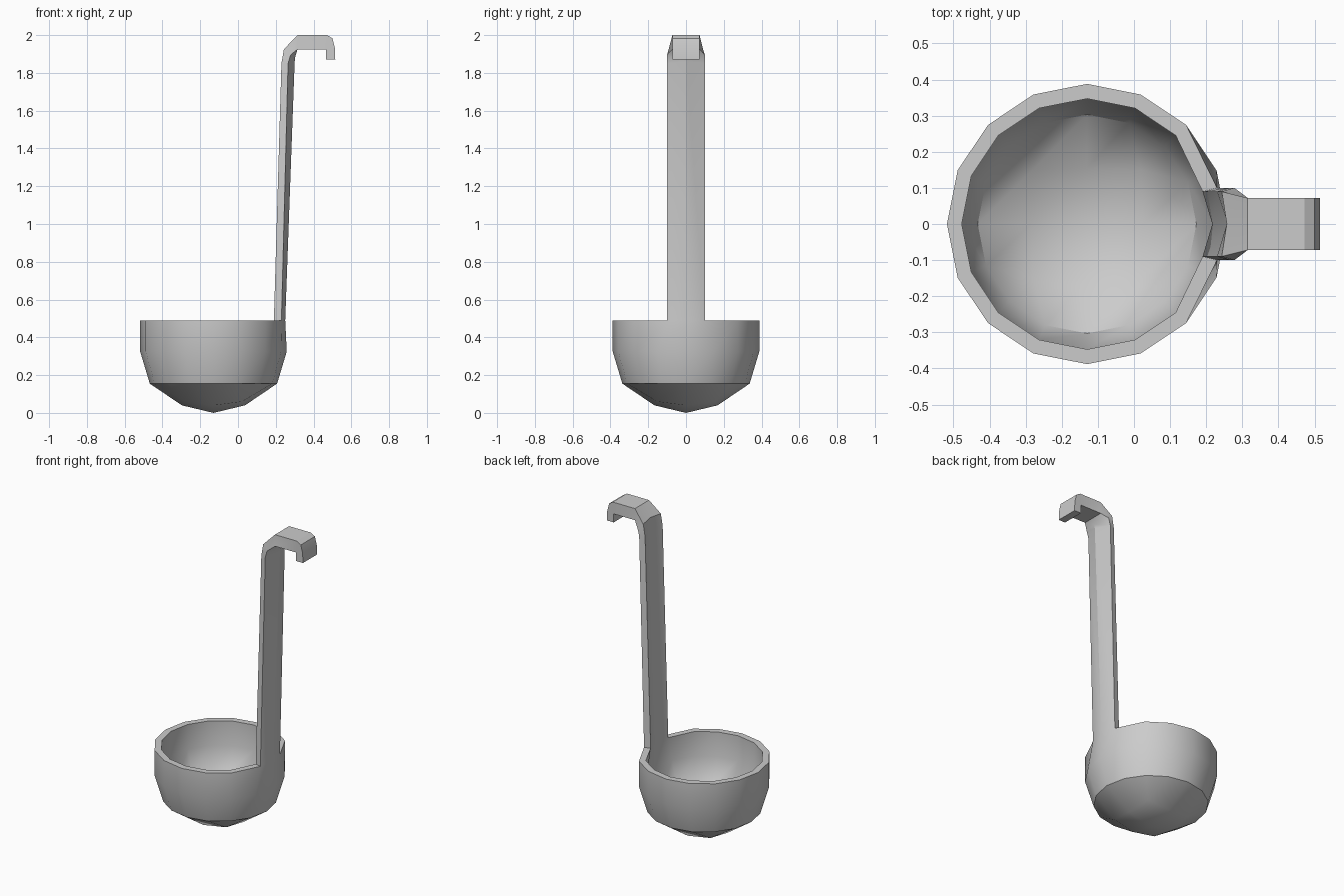
import bpy, bmesh
from math import cos, sin, pi, radians

if "Cube" in bpy.data.objects:
    bpy.data.objects.remove(bpy.data.objects["Cube"])

CX, N = -0.13, 16
bm = bmesh.new()


def ring(r, z):
    return [bm.verts.new((CX + r * cos(2 * pi * i / N), r * sin(2 * pi * i / N), z))
            for i in range(N)]


def bridge(a, b, skip=()):
    n = len(a)
    for i in range(n):
        if i not in skip:
            bm.faces.new((a[i], a[(i + 1) % n], b[(i + 1) % n], b[i]))


def cap(edge, mid_r, diag, z_mid, z_diag, z_centre):
    """Close a 16-sided ring with a 4 x 4 grid of quads."""
    order = [(2, 0), (2, 1), (2, 2), (1, 2), (0, 2), (-1, 2), (-2, 2), (-2, 1),
             (-2, 0), (-2, -1), (-2, -2), (-1, -2), (0, -2), (1, -2), (2, -2), (2, -1)]
    g = dict(zip(order, edge))
    for i in (-1, 0, 1):
        for j in (-1, 0, 1):
            k = abs(i) + abs(j)
            s, z = [(0, z_centre), (mid_r, z_mid), (diag, z_diag)][k]
            g[i, j] = bm.verts.new((CX + i * s, j * s, z))
    for i in range(-2, 2):
        for j in range(-2, 2):
            bm.faces.new((g[i, j], g[i + 1, j], g[i + 1, j + 1], g[i, j + 1]))


# Bowl: outer wall, rim, inner wall
rings = [ring(r, z) for r, z in ((0.337, 0.155), (0.388, 0.325), (0.388, 0.49),
                                 (0.347, 0.49), (0.347, 0.33), (0.303, 0.19))]
for k in range(5):
    # the rim is left open where the handle grows out of it
    bridge(rings[k], rings[k + 1], skip=(0, N - 1) if k == 2 else ())
cap(rings[0], 0.167, 0.152, 0.04, 0.06, 0.0)
cap(rings[5], 0.155, 0.15, 0.085, 0.10, 0.06)

# Rim points pulled in to the handle width
out, inn = rings[2], rings[3]
for s, i in ((1, 1), (-1, N - 1)):
    out[i].co.x, out[i].co.y = 0.23, s * 0.10
    inn[i].co.x, inn[i].co.y = 0.19, s * 0.09
out[0].co.x = 0.25

# Handle and hook: bowl-side edge, bowl-side middle, outer edge, outer middle, half widths
sections = [
    ((0.23, 1.85), (0.26, 1.85), (0.265, 1.85), (0.30, 1.86), 0.09, 0.10),
    ((0.243, 1.925), (0.257, 1.93), (0.278, 1.895), (0.303, 1.885), 0.09, 0.10),
    ((0.315, 2.0), (0.315, 2.0), (0.315, 1.925), (0.315, 1.925), 0.072, 0.072),
    ((0.472, 2.0), (0.472, 2.0), (0.467, 1.925), (0.467, 1.925), 0.072, 0.072),
    ((0.50, 1.983), (0.50, 1.983), (0.467, 1.922), (0.467, 1.922), 0.072, 0.072),
    ((0.513, 1.93), (0.513, 1.93), (0.467, 1.915), (0.467, 1.915), 0.072, 0.072),
    ((0.515, 1.87), (0.515, 1.87), (0.467, 1.87), (0.467, 1.87), 0.072, 0.072),
]
prev = [inn[N - 1], inn[0], inn[1], out[1], out[0], out[N - 1]]
for a, am, b, bmid, wa, wb in sections:
    pts = [(a, -wa), (am, 0), (a, wa), (b, wb), (bmid, 0), (b, -wb)]
    cur = [bm.verts.new((p[0], y, p[1])) for p, y in pts]
    bridge(prev, cur)
    prev = cur
bm.faces.new((prev[0], prev[1], prev[4], prev[5]))
bm.faces.new((prev[1], prev[2], prev[3], prev[4]))

bmesh.ops.recalc_face_normals(bm, faces=bm.faces)
mesh = bpy.data.meshes.new("ladle")
bm.to_mesh(mesh)
bm.free()
ladle = bpy.data.objects.new("ladle", mesh)
bpy.context.collection.objects.link(ladle)
bpy.context.view_layer.objects.active = ladle
ladle.select_set(True)
bpy.ops.object.shade_smooth_by_angle(angle=radians(30))
